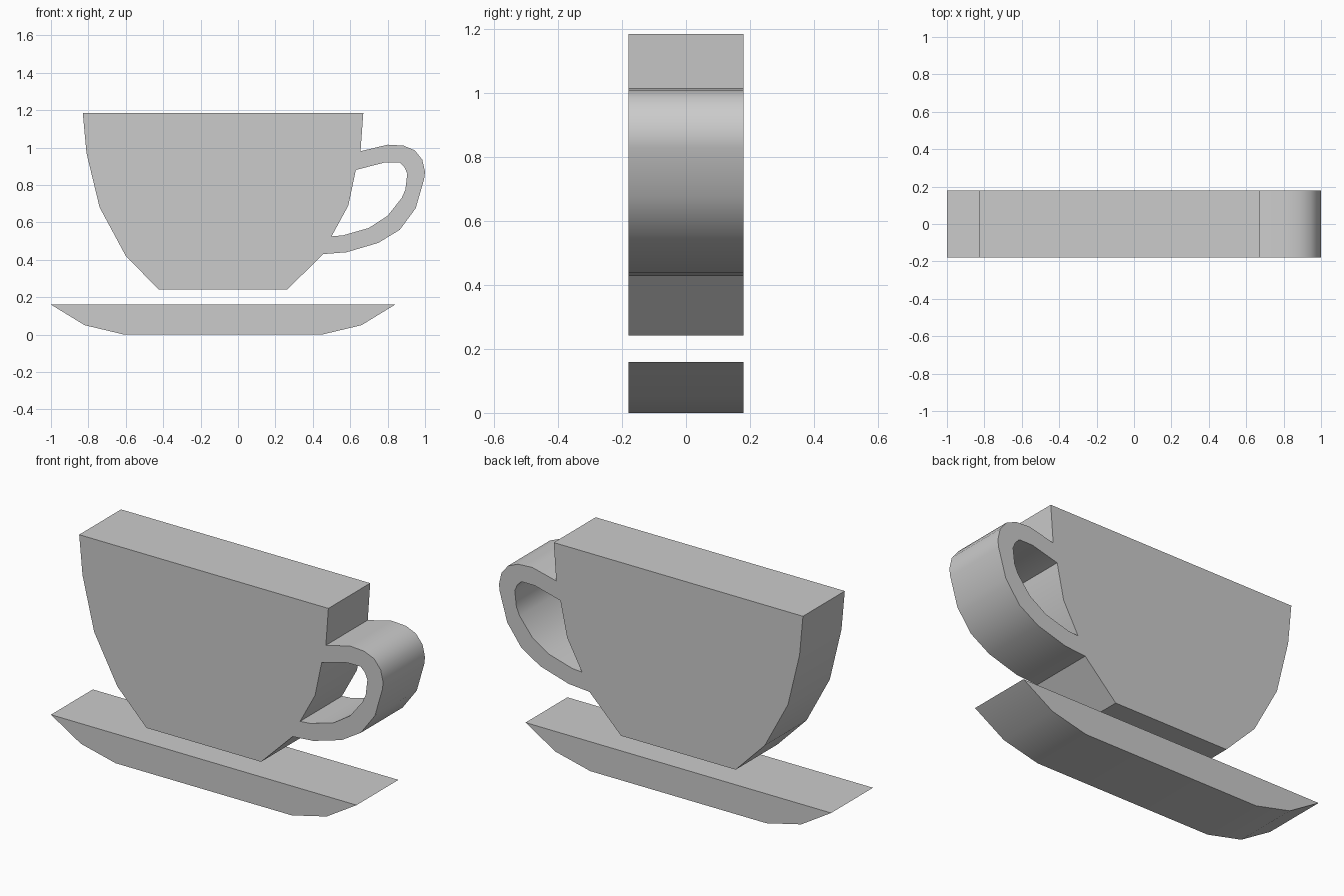
import bpy, bmesh, math
from mathutils import Matrix

AXIS = -0.08          # centre line shared by cup and saucer
HALF_DEPTH = 0.18

old = bpy.data.objects.get("Cube")
if old:
    bpy.data.objects.remove(old, do_unlink=True)

grey = bpy.data.materials.new("plain_grey")
grey.use_nodes = True
grey.diffuse_color = (0.6, 0.6, 0.6, 1)
grey.node_tree.nodes["Principled BSDF"].inputs["Base Color"].default_value = (0.6, 0.6, 0.6, 1)


def cut_out(name, outlines):
    """Extrude closed x-z outlines along y; inner outlines become holes."""
    curve = bpy.data.curves.new(name + "_outline", "CURVE")
    curve.dimensions = "2D"
    curve.fill_mode = "BOTH"
    curve.extrude = HALF_DEPTH
    for points in outlines:
        spline = curve.splines.new("POLY")
        spline.points.add(len(points) - 1)
        for p, (x, z) in zip(spline.points, points):
            p.co = (x, z, 0, 1)
        spline.use_cyclic_u = True
    helper = bpy.data.objects.new(name + "_outline", curve)
    mesh = bpy.data.meshes.new_from_object(helper)
    bpy.data.objects.remove(helper)
    bpy.data.curves.remove(curve)

    # Stand the shape upright, weld the caps to the walls
    mesh.transform(Matrix.Rotation(math.pi / 2, 4, "X"))
    bm = bmesh.new()
    bm.from_mesh(mesh)
    bmesh.ops.remove_doubles(bm, verts=bm.verts, dist=0.0005)
    bmesh.ops.recalc_face_normals(bm, faces=bm.faces)
    bm.to_mesh(mesh)
    bm.free()
    mesh.name = name
    mesh.materials.clear()
    mesh.materials.append(grey)
    obj = bpy.data.objects.new(name, mesh)
    bpy.context.collection.objects.link(obj)
    bpy.ops.object.select_all(action="DESELECT")
    obj.select_set(True)
    bpy.context.view_layer.objects.active = obj
    bpy.ops.object.shade_smooth_by_angle(angle=math.radians(32))
    return obj


def side(profile, sign):
    return [(AXIS + sign * w, z) for w, z in profile]


# Saucer: mirrored half profile, rim to base
saucer = [(0.92, 0.16), (0.74, 0.05), (0.53, 0)]
cut_out("saucer", [side(saucer, -1) + side(saucer, 1)[::-1]])

# Cup: half profile from rim to base, with the handle replacing part of one side
cup = [(0.75, 1.185), (0.73, 0.97), (0.66, 0.68), (0.52, 0.42), (0.345, 0.242)]
handle_outer = [(0.655, 0.98), (0.8, 1.015), (0.885, 1.01), (0.945, 0.985),
                (0.985, 0.935), (1, 0.87), (0.995, 0.83), (0.95, 0.675),
                (0.865, 0.56), (0.75, 0.49), (0.58, 0.44), (0.455, 0.43)]
handle_hole = [(0.63, 0.88), (0.785, 0.92), (0.865, 0.92), (0.89, 0.895),
               (0.905, 0.86), (0.895, 0.775), (0.875, 0.73), (0.8, 0.635),
               (0.7, 0.57), (0.56, 0.53), (0.5, 0.525), (0.59, 0.69)]
right = side(cup, 1)
outline = side(cup, -1) + [right[-1]] + handle_outer[::-1] + [right[0]]
cut_out("cup_with_handle", [outline, handle_hole])
